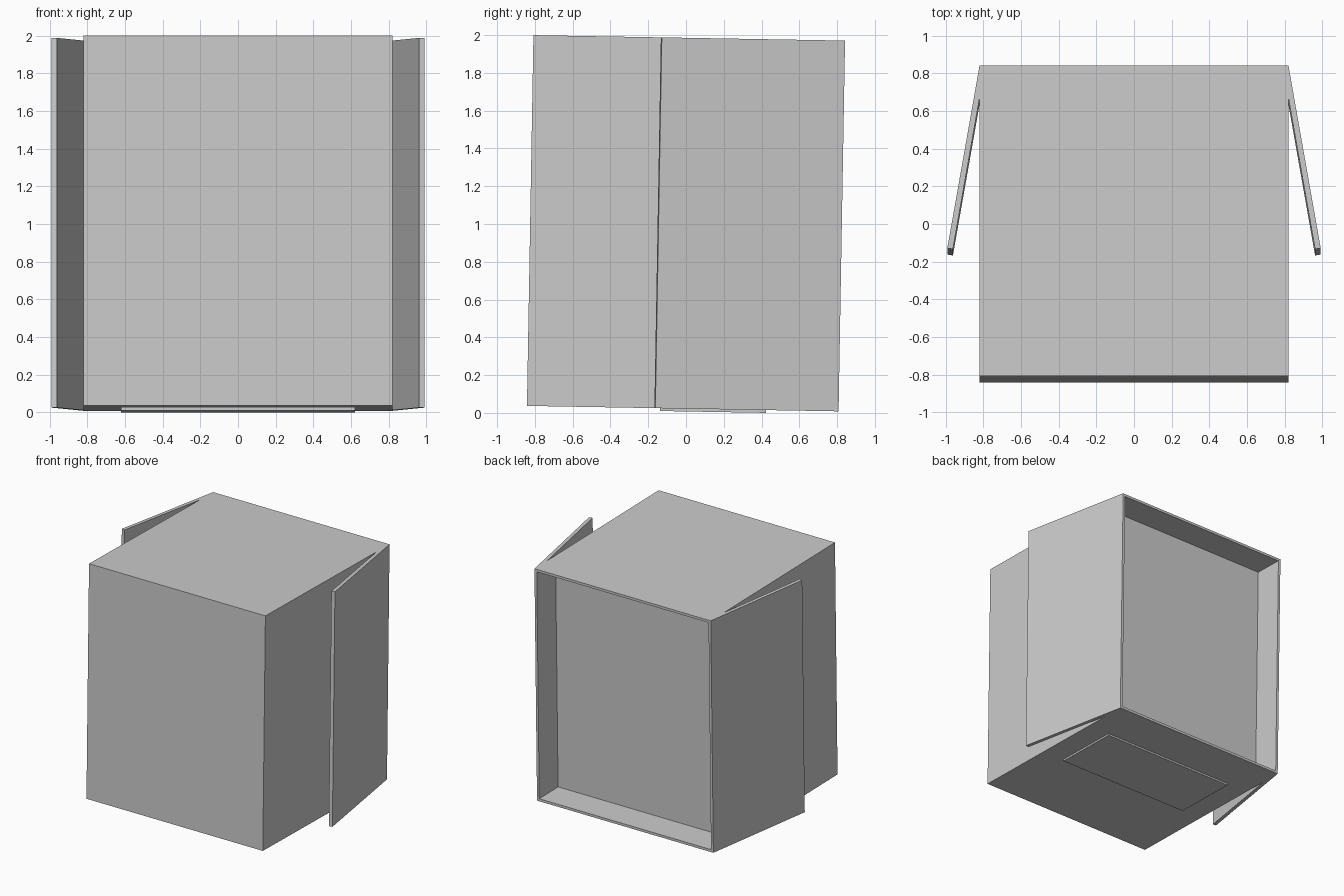
import bpy, bmesh, math
from mathutils import Matrix, Vector

old = bpy.data.objects.get("Cube")
if old:
    bpy.data.objects.remove(old, do_unlink=True)

WIDTH, DEPTH, HEIGHT = 1.64, 1.65, 1.963
WALL, RECESS = 0.03, 0.25
DOOR_LENGTH, DOOR_ANGLE = 0.985, math.radians(10)

# The whole cabinet leans back by one degree
LEAN = Matrix.Translation((0, 0, 1.004)) @ Matrix.Rotation(math.radians(-1), 4, 'X')

grey = bpy.data.materials.new("plain_grey")
grey.use_nodes = True
colour = (0.6, 0.6, 0.6, 1)
grey.diffuse_color = colour
bsdf = next(n for n in grey.node_tree.nodes if n.type == 'BSDF_PRINCIPLED')
bsdf.inputs["Base Color"].default_value = colour


def finish(name, bm):
    bmesh.ops.recalc_face_normals(bm, faces=bm.faces)
    mesh = bpy.data.meshes.new(name)
    bm.to_mesh(mesh)
    bm.free()
    mesh.materials.append(grey)
    obj = bpy.data.objects.new(name, mesh)
    obj.matrix_world = LEAN
    bpy.context.scene.collection.objects.link(obj)
    return obj


def block(size, centre):
    bm = bmesh.new()
    bmesh.ops.create_cube(bm, size=1)
    bmesh.ops.scale(bm, vec=size, verts=bm.verts)
    bmesh.ops.translate(bm, vec=centre, verts=bm.verts)
    return bm


# Cabinet body with a shallow open compartment at the back
bm = block((WIDTH, DEPTH, HEIGHT), (0, 0, 0))
bm.normal_update()
back = max(bm.faces, key=lambda f: f.calc_center_median().y)
bmesh.ops.inset_individual(bm, faces=[back], thickness=WALL)
moved = bmesh.ops.extrude_face_region(bm, geom=[back])["geom"]
bmesh.ops.translate(bm, vec=(0, -RECESS, 0),
                    verts=[v for v in moved if isinstance(v, bmesh.types.BMVert)])
if back.is_valid:
    bmesh.ops.delete(bm, geom=[back], context='FACES_ONLY')
finish("cabinet_body", bm)

# Base plate under the body
finish("base_plate", block((1.24, 0.56, 0.0148), (0, 0.16, -HEIGHT / 2 - 0.0074)))

# Doors hinged at the back corners and folded round along the sides
along = Vector((math.sin(DOOR_ANGLE), -math.cos(DOOR_ANGLE)))
outward = Vector((math.cos(DOOR_ANGLE), math.sin(DOOR_ANGLE)))
hinge = Vector((WIDTH / 2, DEPTH / 2))
tip = hinge + along * DOOR_LENGTH
inner_tip = tip - outward * WALL
meet = inner_tip - along * ((inner_tip.x - hinge.x) / along.x)
for side, name in ((1, "left_door"), (-1, "right_door")):
    bm = bmesh.new()
    verts = [bm.verts.new((side * p.x, p.y, -HEIGHT / 2)) for p in (hinge, tip, inner_tip, meet)]
    base = bm.faces.new(verts)
    top = bmesh.ops.extrude_face_region(bm, geom=[base], use_keep_orig=True)["geom"]
    bmesh.ops.translate(bm, vec=(0, 0, HEIGHT),
                        verts=[v for v in top if isinstance(v, bmesh.types.BMVert)])
    finish(name, bm)
